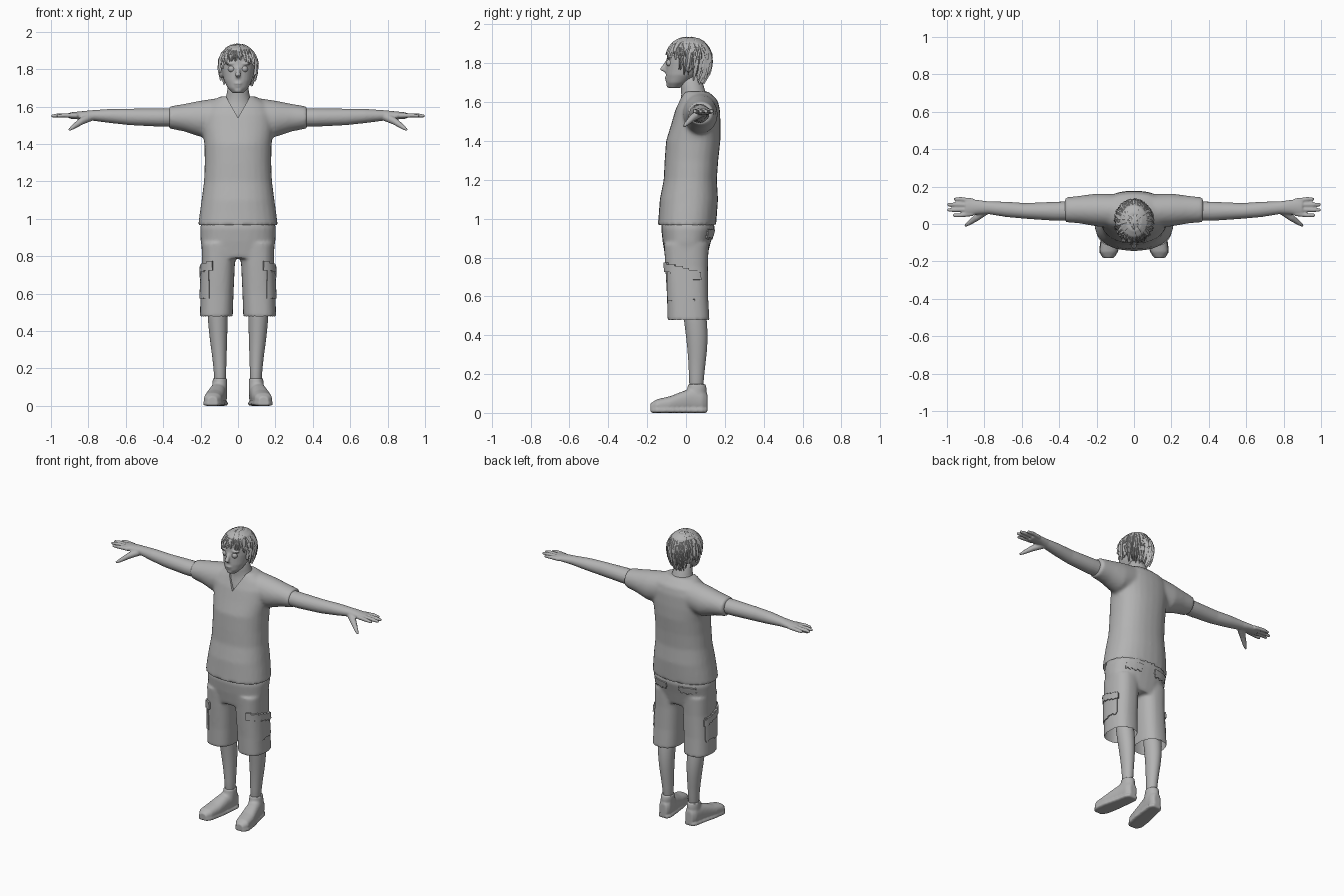
import bpy, bmesh, random
from math import sin, cos, pi, radians, atan2, degrees, copysign
from mathutils import Vector, Matrix

random.seed(4)
if "Cube" in bpy.data.objects:
    bpy.data.objects.remove(bpy.data.objects["Cube"], do_unlink=True)

GREY = (0.45, 0.45, 0.45, 1)
grey = bpy.data.materials.new("plain_grey")
grey.use_nodes = True
grey.diffuse_color = GREY
grey.node_tree.nodes["Principled BSDF"].inputs["Base Color"].default_value = GREY


def bridge(bm, loops):
    """Skin a list of vertex rings and cap both ends."""
    n = len(loops[0])
    for low, high in zip(loops, loops[1:]):
        for i in range(n):
            j = (i + 1) % n
            bm.faces.new((low[i], low[j], high[j], high[i]))
    bm.faces.new(loops[0][::-1])
    bm.faces.new(loops[-1])


def loft(bm, rings, axis="z", side=1, power=2.0, n=28):
    """Rings are (position on axis, centre a, centre b, radius a, radius b)."""
    place = {"z": lambda t, a, b: (a * side, b, t),
             "x": lambda t, a, b: (t * side, a, b),
             "y": lambda t, a, b: (a * side, t, b)}[axis]
    loops = []
    for t, a, b, ra, rb in rings:
        loop = []
        for i in range(n):
            c, s = cos(2 * pi * i / n), sin(2 * pi * i / n)
            u = copysign(abs(c) ** (2 / power), c) * ra
            v = copysign(abs(s) ** (2 / power), s) * rb
            loop.append(bm.verts.new(place(t, a + u, b + v)))
        loops.append(loop)
    bridge(bm, loops)


def tube(bm, points, radii, n=10):
    """Round tapered tube through a few points."""
    points = [Vector(p) for p in points]
    turn = (points[-1] - points[0]).to_track_quat("Z", "Y")
    bridge(bm, [[bm.verts.new(p + turn @ Vector((r * cos(2 * pi * i / n), r * sin(2 * pi * i / n), 0)))
                 for i in range(n)] for p, r in zip(points, radii)])


def ball(bm, centre, size):
    bmesh.ops.create_uvsphere(bm, u_segments=20, v_segments=12, radius=1,
                              matrix=Matrix.Translation(centre) @ Matrix.Diagonal((*size, 1)))


def bake(ob):
    graph = bpy.context.evaluated_depsgraph_get()
    mesh = bpy.data.meshes.new_from_object(ob.evaluated_get(graph))
    ob.modifiers.clear()
    ob.data = mesh


def smooth_shade(ob, angle):
    bpy.ops.object.select_all(action="DESELECT")
    ob.select_set(True)
    bpy.context.view_layer.objects.active = ob
    bpy.ops.object.shade_smooth_by_angle(angle=radians(angle))


def finish(bm, name, voxel=0, relax=4, subdivide=0, angle=50):
    """Turn a bmesh into an object, optionally fusing its overlapping pieces."""
    bmesh.ops.recalc_face_normals(bm, faces=bm.faces)
    mesh = bpy.data.meshes.new(name)
    bm.to_mesh(mesh)
    bm.free()
    mesh.materials.append(grey)
    ob = bpy.data.objects.new(name, mesh)
    bpy.context.collection.objects.link(ob)
    if voxel:
        fuse = ob.modifiers.new("fuse", "REMESH")
        fuse.mode = "VOXEL"
        fuse.voxel_size = voxel
        soften = ob.modifiers.new("soften", "SMOOTH")
        soften.iterations = relax
    if subdivide:
        ob.modifiers.new("round", "SUBSURF").levels = subdivide
    if ob.modifiers:
        bake(ob)
    smooth_shade(ob, angle)
    return ob


def open_hem(ob):
    """Remove the flat underside so that the garment is open."""
    bm = bmesh.new()
    bm.from_mesh(ob.data)
    floor = min(v.co.z for v in bm.verts) + 0.02
    bmesh.ops.delete(bm, context="FACES", geom=[
        f for f in bm.faces if f.normal.z < -0.7 and f.calc_center_median().z < floor])
    bm.to_mesh(ob.data)
    bm.free()


def patch(source, name, rule, lift):
    """Cloth patch lifted off a garment where the rule holds."""
    bm = bmesh.new()
    bm.from_mesh(source.data)
    bmesh.ops.delete(bm, context="FACES", geom=[
        f for f in bm.faces if not rule(f.calc_center_median())])
    bm.normal_update()
    for v in bm.verts:
        v.co += v.normal * lift
    bmesh.ops.solidify(bm, geom=bm.faces[:], thickness=lift)
    return finish(bm, name)


# Shirt: torso and sleeves fused, then a V neck cut out
bm = bmesh.new()
loft(bm, [(.965, 0, .005, .213, .15), (1.03, 0, .01, .205, .15), (1.1, 0, .015, .195, .15),
          (1.2, 0, .022, .182, .137), (1.3, 0, .028, .178, .138), (1.4, 0, .037, .18, .14),
          (1.48, 0, .05, .19, .128), (1.56, 0, .06, .19, .115), (1.61, 0, .065, .165, .098),
          (1.655, 0, .05, .095, .065)], power=2.3)
for side in (1, -1):
    loft(bm, [(.08, .07, 1.55, .09, .1), (.2, .075, 1.535, .088, .097),
              (.29, .077, 1.541, .074, .073), (.37, .076, 1.542, .066, .059)], "x", side)
shirt = finish(bm, "shirt", voxel=.011, relax=5)
bm = bmesh.new()
wedge = bm.faces.new([bm.verts.new(p) for p in ((-.09, -.3, 1.7), (.09, -.3, 1.7), (0, -.3, 1.54))])
sweep = bmesh.ops.extrude_face_region(bm, geom=[wedge])
bmesh.ops.translate(bm, vec=(0, .33, 0), verts=[g for g in sweep["geom"] if isinstance(g, bmesh.types.BMVert)])
cutter = finish(bm, "neck_cutter")
cutter.hide_render = True
cut = shirt.modifiers.new("neckline", "BOOLEAN")
cut.object = cutter
cut.operation = "DIFFERENCE"
bake(shirt)
bpy.data.objects.remove(cutter, do_unlink=True)
open_hem(shirt)
smooth_shade(shirt, 50)

# Shorts: hips and two wide legs
bm = bmesh.new()
loft(bm, [(1.03, 0, .01, .18, .125), (.95, 0, .01, .203, .138), (.88, 0, .004, .2, .124),
          (.79, 0, 0, .185, .105)], power=2.4)
for side in (1, -1):
    loft(bm, [(.87, .1, .002, .095, .115), (.75, .105, .003, .088, .11),
              (.6, .112, .008, .088, .106), (.475, .116, .013, .088, .108)], side=side, power=2.5)
shorts = finish(bm, "shorts", voxel=.01)
open_hem(shorts)


def around_leg(p):
    return degrees(atan2(p.y, abs(p.x) - .11))


# Cargo pockets, their flaps and the back pocket flaps
patch(shorts, "cargo_pockets", lambda p: .58 < p.z < .73 and -65 < around_leg(p) < 40, .006)
patch(shorts, "cargo_flaps", lambda p: -75 < around_leg(p) < 45
      and .7 < p.z + .0004 * around_leg(p) < .745, .012)
patch(shorts, "back_pocket_flaps", lambda p: p.y > .03 and .05 < abs(p.x) < .15
      and .9 < p.z < .945, .007)

for side, label in ((1, "left"), (-1, "right")):
    # Lower leg
    bm = bmesh.new()
    loft(bm, [(.62, .11, .03, .06, .06), (.45, .109, .053, .053, .06), (.33, .103, .06, .045, .052),
              (.2, .096, .054, .032, .038), (.08, .095, .052, .032, .036)], side=side)
    finish(bm, label + "_leg", subdivide=1)

    # Shoe with ankle collar and sole
    bm = bmesh.new()
    outline = [(-.182, .137, .028, .026, .022), (-.15, .136, .036, .047, .034),
               (-.08, .125, .044, .051, .042), (-.02, .114, .056, .047, .054),
               (.03, .105, .064, .044, .062), (.085, .098, .062, .041, .06),
               (.11, .096, .055, .026, .045)]
    loft(bm, outline, "y", side, power=2.4)
    loft(bm, [(y, x, .012, r + .004, .012) for y, x, z, r, h in outline], "y", side, power=4)
    loft(bm, [(.07, .1, .045, .042, .06), (.125, .097, .056, .04, .05),
              (.148, .096, .056, .038, .046)], side=side)
    finish(bm, label + "_shoe", voxel=.007, relax=3)

    # Arm, palm, fingers and thumb
    bm = bmesh.new()
    loft(bm, [(.3, .07, 1.542, .052, .05), (.42, .068, 1.542, .051, .049),
              (.58, .07, 1.545, .042, .044), (.68, .078, 1.55, .041, .038),
              (.78, .087, 1.553, .034, .028), (.83, .09, 1.553, .038, .023),
              (.9, .09, 1.552, .045, .017)], "x", side, n=20)
    for k, reach in enumerate((.97, 1.0, 1.0, .965)):
        y = .055 + .023 * k
        tip = y + .006 * (k - 1.5)
        tube(bm, [(side * .86, y, 1.552), (side * (reach - .04), tip, 1.553),
                  (side * (reach - .006), tip, 1.55), (side * reach, tip, 1.55)],
             (.013, .0115, .009, .004))
    tube(bm, [(side * .79, .075, 1.545), (side * .84, .035, 1.52),
              (side * .885, .002, 1.488), (side * .905, -.012, 1.474)], (.024, .019, .012, .006))
    finish(bm, label + "_arm", voxel=.0055, relax=3)

# Neck and upper chest
bm = bmesh.new()
loft(bm, [(1.5, 0, .055, .12, .105), (1.56, 0, .058, .115, .1), (1.62, 0, .047, .078, .07),
          (1.66, 0, .035, .058, .06), (1.75, 0, .02, .055, .058)])
finish(bm, "neck", subdivide=1)

# Head with nose, lips, brow and ears
bm = bmesh.new()
loft(bm, [(1.672, 0, -.06, .028, .028), (1.7, 0, -.045, .055, .056), (1.74, 0, -.02, .075, .084),
          (1.8, 0, .004, .088, .106), (1.86, 0, .012, .09, .108), (1.91, 0, .015, .072, .085),
          (1.93, 0, .015, .04, .05)])
tube(bm, [(0, -.092, 1.82), (0, -.112, 1.785), (0, -.122, 1.766), (0, -.1, 1.752)],
     (.008, .012, .015, .01))
ball(bm, (0, -.096, 1.724), (.024, .015, .007))
ball(bm, (0, -.093, 1.711), (.02, .014, .007))
ball(bm, (0, -.086, 1.688), (.022, .016, .015))
for side in (1, -1):
    ball(bm, (side * .09, .015, 1.785), (.012, .02, .032))
    ball(bm, (side * .038, -.086, 1.83), (.03, .014, .008))
finish(bm, "head", voxel=.006, relax=3)

# Eyes
bm = bmesh.new()
for side in (1, -1):
    ball(bm, (side * .034, -.083, 1.802), (.019, .019, .019))
finish(bm, "eyes")


def scalp(azimuth, polar, puff=1.0):
    """Point on the hair shape; it hangs lower beneath its widest line."""
    drop = .112 if polar < pi / 2 else .16
    return Vector((.105 * puff * sin(polar) * cos(azimuth),
                   .015 + .118 * puff * sin(polar) * sin(azimuth),
                   1.825 + drop * puff * cos(polar)))


def hair_end(azimuth):
    return radians(72 + 62 * ((1 + sin(azimuth)) / 2) ** .8)


# Hair: a close cap under layered pointed locks
bm = bmesh.new()
steps, count = 8, 36
cap = [[bm.verts.new(scalp(2 * pi * i / count, .05 + hair_end(2 * pi * i / count) * .92 * j / steps, .97))
        for i in range(count)] for j in range(steps + 1)]
for low, high in zip(cap, cap[1:]):
    for i in range(count):
        j = (i + 1) % count
        bm.faces.new((low[i], high[i], high[j], low[j]))
bm.faces.new(cap[0])
finish(bm, "hair_cap")

bm = bmesh.new()
for lock in range(130):
    azimuth = lock * 2.4 + random.uniform(-.1, .1)
    start = random.uniform(.1, .9)
    end = max(start + .5, hair_end(azimuth) * random.uniform(.85, 1.12))
    sway, puff, width = random.uniform(-.35, .35), random.uniform(.97, 1.02), random.uniform(.012, .02)
    rows = []
    for k in range(6):
        f = k / 5
        polar, turn = start + (end - start) * f, azimuth + sway * f
        spread = width * (1 - f ** 2.5) + .001
        middle = scalp(turn, polar, puff + .05 * f)
        across = Vector((-sin(turn), cos(turn), 0)) * spread
        inner = scalp(turn, polar, puff - .05)
        rows.append([bm.verts.new(p) for p in (inner - across, middle, inner + across)])
    for low, high in zip(rows, rows[1:]):
        for i in (0, 1):
            bm.faces.new((low[i], high[i], high[i + 1], low[i + 1]))
finish(bm, "hair_locks", angle=35)
